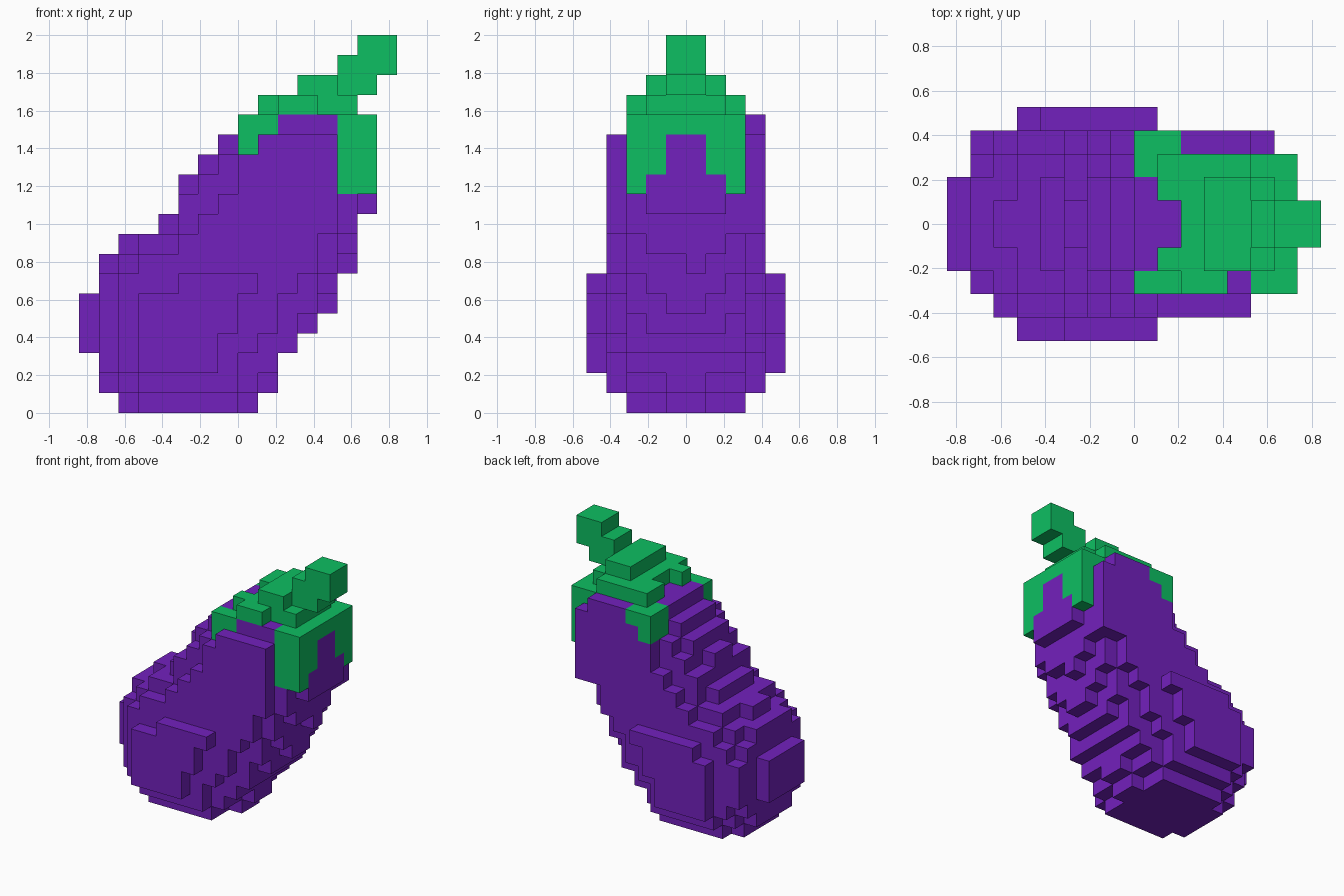
import bpy, bmesh
from mathutils import Vector

if "Cube" in bpy.data.objects:
    bpy.data.objects.remove(bpy.data.objects["Cube"], do_unlink=True)

U = 2 / 19                      # edge of one block
ORIGIN = Vector((-8 * U, -5 * U, 0))


def material(name, colour):
    m = bpy.data.materials.new(name)
    m.use_nodes = True
    m.diffuse_color = colour
    bsdf = m.node_tree.nodes["Principled BSDF"]
    bsdf.inputs["Base Color"].default_value = colour
    bsdf.inputs["Roughness"].default_value = 0.8
    return m


purple = material("purple skin", (0.171, 0.015, 0.509, 1))
green = material("green leaf", (0.004, 0.521, 0.122, 1))

cells = {}                      # (x, y, z) block -> part name


def box(part, x, y, z):
    """Fill a range of blocks; each range is (first, end)."""
    for i in range(*x):
        for j in range(*y):
            for k in range(*z):
                cells[i, j, k] = part


def slices(rows, first, starts, ends):
    """Fill upright slices from the stepped left and right outline."""
    for j in rows:
        for n, (a, b) in enumerate(zip(starts, ends)):
            box("body", (a, b), (j, j + 1), (first + n, first + n + 1))


# Body: slices mirrored from the middle outwards
slices((4, 5), 0, (2, 1, 1, 0, 0, 0, 1, 1, 2, 4, 5, 5, 6, 7, 8),
       (9, 10, 10, 11, 12, 13, 13, 13, 14, 14, 15, 15, 15, 15, 15))
slices((3, 6), 0, (2, 1, 1, 0, 0, 0, 1, 1, 3, 4, 5, 6, 6, 7, 8),
       (8, 9, 10, 11, 12, 12, 13, 13, 14, 14, 15, 15, 15, 15, 15))
slices((2, 7), 0, (3, 2, 1, 1, 1, 1, 1, 2, 3, 5, 5, 6, 7, 8, 8),
       (8, 9, 10, 11, 11, 12, 12, 13, 13, 14, 14, 15, 15, 15, 15))
slices((1, 8), 1, (3, 2, 2, 2, 2, 2, 3, 5, 6, 7, 8, 8, 9),
       (8, 8, 9, 10, 10, 11, 12, 12, 13, 13, 13, 13, 13))
slices((0, 9), 2, (3, 3, 3, 3, 5), (7, 7, 8, 8, 9))

# Body: uneven blocks on the back and underside
box("body", (13, 14), (5, 6), (7, 8))
box("body", (1, 2), (8, 9), (3, 6))
box("body", (13, 14), (8, 9), (9, 14))
box("body", (10, 13), (8, 9), (14, 15))
box("body", (4, 5), (9, 10), (6, 7))

# Leaf cap: top plate, hanging leaves on the right-hand end and the corners
box("leaf_cap", (9, 14), (3, 7), (15, 16))
for j in (4, 5):
    del cells[9, j, 15]
box("leaf_cap", (10, 12), (2, 3), (15, 16))
box("leaf_cap", (9, 13), (7, 8), (15, 16))
box("leaf_cap", (13, 15), (2, 8), (14, 15))
for j in (2, 7):
    box("leaf_cap", (13, 15), (j, j + 1), (11, 15))
    box("leaf_cap", (8, 10), (j, j + 1), (14, 15))
    box("leaf_cap", (8, 9), (j, j + 1), (13, 14))
for j in (3, 6):
    box("leaf_cap", (14, 15), (j, j + 1), (12, 15))
box("leaf_cap", (8, 10), (8, 9), (14, 15))
box("leaf_cap", (8, 9), (8, 9), (13, 14))

# Stem: stepped blocks leaning to the side
box("stem", (11, 13), (3, 7), (16, 17))
box("stem", (13, 15), (4, 6), (16, 17))
box("stem", (13, 16), (4, 6), (17, 18))
box("stem", (14, 16), (4, 6), (18, 19))


def build(part, mat):
    """Make the outer faces of all blocks of one part."""
    bm = bmesh.new()
    for cell, owner in cells.items():
        if owner != part:
            continue
        centre = Vector(cell) + Vector((0.5, 0.5, 0.5))
        for axis in range(3):
            for sign in (-1, 1):
                n = Vector((0, 0, 0))
                n[axis] = sign
                if tuple(int(c + d) for c, d in zip(cell, n)) in cells:
                    continue
                s = Vector((0, 0, 0))
                s[(axis + 1) % 3] = 0.5
                t = n.cross(s)
                corners = (-s - t, s - t, s + t, t - s)
                bm.faces.new([bm.verts.new(ORIGIN + (centre + n / 2 + c) * U)
                              for c in corners])
    bmesh.ops.remove_doubles(bm, verts=bm.verts, dist=U / 100)
    mesh = bpy.data.meshes.new(part)
    bm.to_mesh(mesh)
    bm.free()
    mesh.materials.append(mat)
    bpy.context.collection.objects.link(bpy.data.objects.new(part, mesh))


build("body", purple)
build("leaf_cap", green)
build("stem", green)
